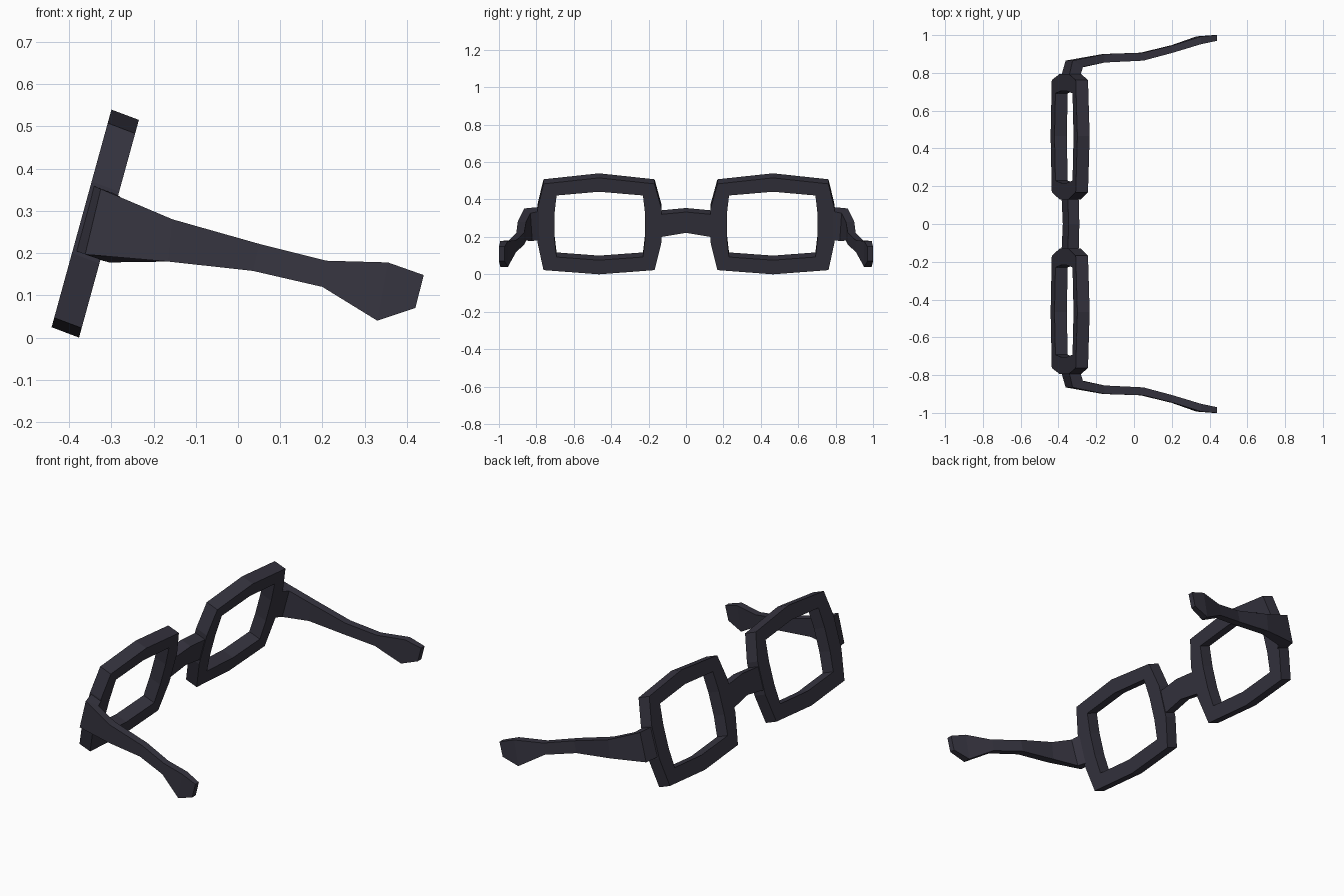
import bpy, bmesh

if "Cube" in bpy.data.objects:
    bpy.data.objects.remove(bpy.data.objects["Cube"])

plastic = bpy.data.materials.new("dark slate plastic")
plastic.diffuse_color = (0.036, 0.034, 0.050, 1)
plastic.use_nodes = True
plastic.node_tree.nodes["Principled BSDF"].inputs["Base Color"].default_value = plastic.diffuse_color


def loft(name, rings, closed=False):
    """Skin a row of point rings; closed joins last to first, else capped."""
    bm = bmesh.new()
    vs = [[bm.verts.new(p) for p in r] for r in rings]
    n = len(vs[0])
    pairs = list(zip(vs, vs[1:])) + ([(vs[-1], vs[0])] if closed else [])
    for a, b in pairs:
        for i in range(n):
            j = (i + 1) % n
            bm.faces.new((a[i], a[j], b[j], b[i]))
    if not closed:
        bm.faces.new(vs[0])
        bm.faces.new(vs[-1])
    bmesh.ops.recalc_face_normals(bm, faces=bm.faces[:])
    me = bpy.data.meshes.new(name)
    bm.to_mesh(me)
    bm.free()
    me.materials.append(plastic)
    ob = bpy.data.objects.new(name, me)
    bpy.context.collection.objects.link(ob)
    return ob


def slab(y, z, depth, s=1):
    """Point on the leaning frame: z on the front plane, depth 0 front, 1 back."""
    return (-0.44 + (z - 0.03) * 0.275 + 0.065 * depth, y * s, z - 0.0245 * depth)


# outlines of one lens rim (y, z on the front plane)
outer = [(.465, .54), (.762, .508), (.795, .37), (.795, .20), (.762, .047),
         (.465, .0245), (.168, .047), (.13, .20), (.13, .37), (.168, .508)]
inner = [(.465, .466), (.692, .446), (.704, .34), (.704, .22), (.692, .117),
         (.465, .10), (.230, .117), (.218, .22), (.218, .34), (.230, .446)]

# temple sections: outer top, outer bottom (x, z), then outer y, inner y
temple = [((-.155, .28), (-.165, .18), .900, .855),
          ((.05, .222), (.035, .158), .907, .865),
          ((.21, .182), (.20, .12), .947, .908),
          ((.355, .178), (.33, .04), .993, .952),
          ((.44, .148), (.42, .07), 1.0, .970)]

for side, s in (("left", -1), ("right", 1)):
    # lens rim
    loft(side + "_rim", [[slab(y, z, d, s) for y, z in prof]
                         for prof, d in ((outer, 0), (outer, 1), (inner, 1), (inner, 0))], True)
    # hinge block flowing into the temple arm
    rings = [[slab(.775, .362, .05, s), slab(.775, .208, .05, s),
              slab(.775, .208, .95, s), slab(.775, .362, .95, s)],
             [(-.325, .865 * s, .352), (-.362, .865 * s, .197),
              (-.305, .822 * s, .178), (-.27, .832 * s, .327)]]
    for (tx, tz), (bx, bz), yo, yi in temple:
        rings.append([(tx, yo * s, tz), (bx, yo * s, bz),
                      (bx, yi * s, bz), (tx, yi * s, tz)])
    loft(side + "_temple", rings)

# nose bridge, slightly arched
loft("bridge", [[slab(y, zt, .06), slab(y, zb, .06), slab(y, zb, .94), slab(y, zt, .94)]
                for y, zt, zb in ((-.15, .342, .220), (0, .356, .245), (.15, .342, .220))])
